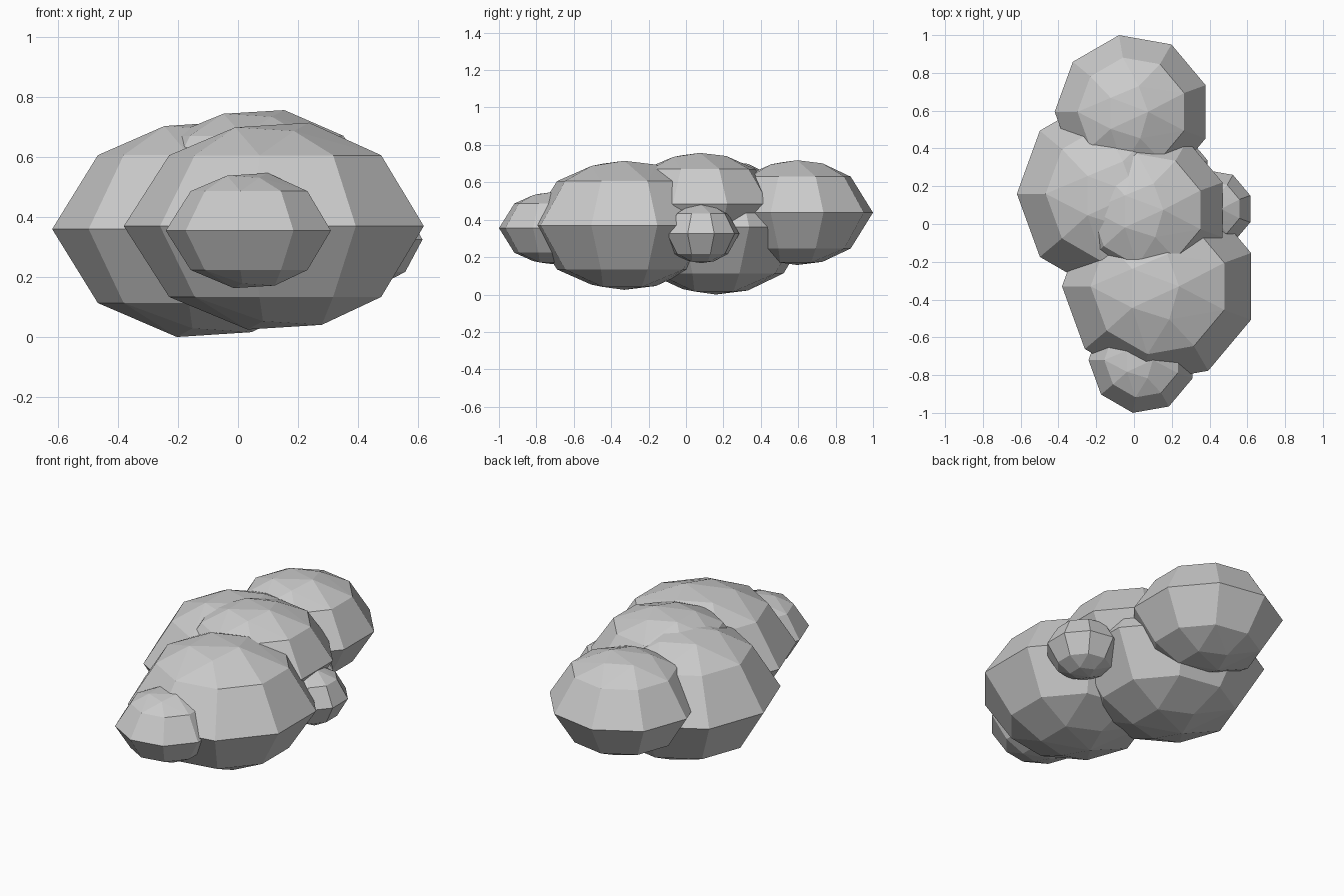
import bpy, bmesh
from math import sin, cos, radians

if "Cube" in bpy.data.objects:
    bpy.data.objects.remove(bpy.data.objects["Cube"])

SIDES = 9
# unevenly faceted crown of a boulder lobe (unit space); the underside is its x-mirrored copy
CROWN = [(0.20, 0, 1), (-0.28, 0.18, 0.955), (-0.28, -0.22, 0.955),
         (0.08, 0.33, 0.94), (0.10, -0.34, 0.92)]


def lobe(name, centre, radius, half_height):
    """Flat-shaded nine-sided squashed ball."""
    pts = []
    for scale, z in ((1, 0), (0.707, 0.685), (0.707, -0.685)):
        for i in range(SIDES):
            a = radians(180 + 360 * i / SIDES)
            pts.append((scale * cos(a), scale * sin(a), z))
    for x, y, z in CROWN:
        pts += [(x, y, z), (-x, y, -z)]

    bm = bmesh.new()
    for x, y, z in pts:
        bm.verts.new((x * radius, y * radius, z * half_height))
    bmesh.ops.convex_hull(bm, input=bm.verts[:])
    # merge the flat triangle pairs into quads
    bmesh.ops.dissolve_limit(bm, angle_limit=radians(1), verts=bm.verts[:], edges=bm.edges[:])
    bmesh.ops.recalc_face_normals(bm, faces=bm.faces[:])
    mesh = bpy.data.meshes.new(name)
    bm.to_mesh(mesh)
    bm.free()
    ob = bpy.data.objects.new(name, mesh)
    ob.location = centre
    bpy.context.collection.objects.link(ob)


# the six overlapping lobes
lobe("front_large_lobe", (0.135, -0.33, 0.37), 0.516, 0.345)
lobe("left_large_lobe", (-0.10, 0.16, 0.36), 0.520, 0.36)
lobe("back_lobe", (-0.008, 0.594, 0.438), 0.412, 0.28)
lobe("top_lobe", (0.07, 0.075, 0.485), 0.424, 0.272)
lobe("front_small_lobe", (0.043, -0.72, 0.355), 0.284, 0.192)
lobe("right_small_lobe", (0.42, 0.08, 0.325), 0.208, 0.157)
